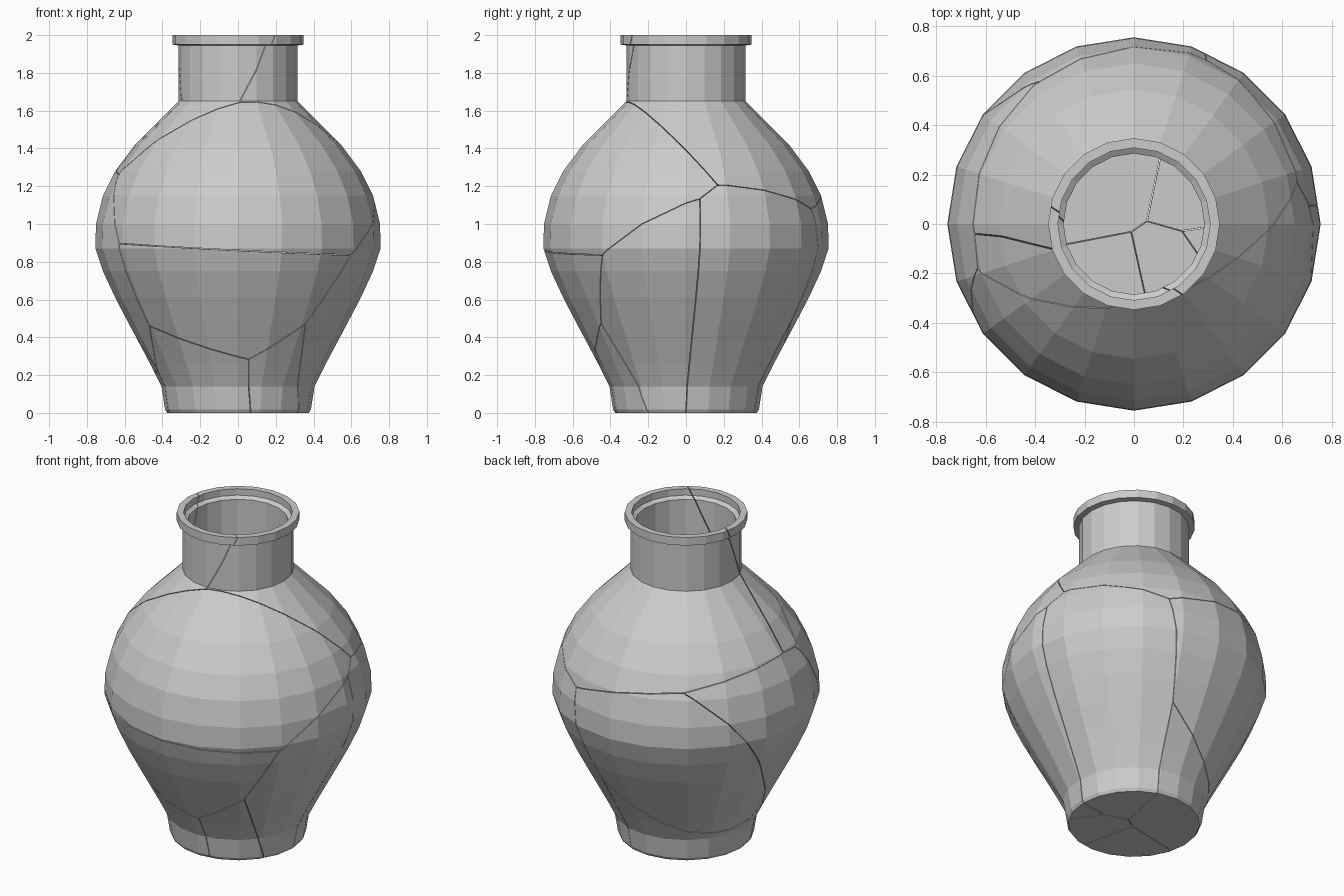
import bpy, bmesh, math
from mathutils import Vector

if "Cube" in bpy.data.objects:
    bpy.data.objects.remove(bpy.data.objects["Cube"])

SIDES = 20
WALL = 0.03
GAP = 0.0018
MARGIN = 0.03

# Vase profile (radius, height) from base to rim
OUTER = [(.375, 0), (.386, .018), (.405, .14), (.46, .25), (.518, .36), (.582, .48),
         (.65, .61), (.715, .75), (.755, .87), (.752, 1), (.715, 1.15), (.65, 1.28),
         (.545, 1.42), (.425, 1.54), (.315, 1.65), (.315, 1.945), (.347, 1.95), (.347, 2)]
# Inside: mouth step, then the outer wall offset inward down to the floor
INNER = [(.308, 2), (.308, 1.96)] + [(r - WALL, max(z, WALL)) for r, z in OUTER[-3:0:-1]]

# Shards, each with the direction (degrees) and height of its middle
SHARDS = {
    'shoulder': (-76, 1.25), 'middle': (-90, .6), 'base_left': (-125, .15),
    'base_right': (-54, .15), 'right': (-20, .6), 'back_right': (38, .65),
    'neck_back': (59, 1.6), 'neck_front': (-130, 1.75), 'base_back': (112, .12),
    'left': (180, .8), 'back': (105, .75)}

# Crack junctions: direction and height on the wall for the shards that meet there
JUNCTIONS = {
    'shoulder neck_back neck_front': (-58, 1.65), 'shoulder back_right neck_back': (16, 1.21),
    'shoulder right back_right': (6, 1.14), 'shoulder middle right': (-33, .85),
    'middle base_right right': (-51, .48), 'middle base_left base_right': (-85, .29),
    'shoulder middle left': (-144, .83), 'middle base_left left': (-145, .48),
    'base_back left back': (-166, .25), 'neck_back neck_front left': (173, 1.27),
    'shoulder neck_front left': (-165, 1.25), 'neck_back left back': (124, 1.2),
    'back_right neck_back back': (70, 1.08), 'back_right base_back back': (71, .52),
    'base_back back': (135, .24), 'back_right base_back': (73, 0),
    'base_left base_back': (-166, 0), 'base_left base_right': (-81, 0),
    'base_right right': (-31, 0), 'right back_right': (0, 0),
    'neck_front neck_back': (-44, 2),
    'neck_back neck_front': (168, 2), 'shoulder middle': (-90, .86),
    # junctions on the floor, with their distance from the axis
    'base_right back_right base_back': (31, WALL, .06),
    'base_left base_right base_back': (-108, WALL, .03),
    'base_right right back_right': (-8, WALL, .2)}


def radius_at(z):
    """Outer radius of the vase at a height."""
    for (r0, z0), (r1, z1) in zip(OUTER, OUTER[1:]):
        if z0 <= z <= z1 and z1 > z0:
            return r0 + (r1 - r0) * (z - z0) / (z1 - z0)
    return OUTER[-1][0]


def place(angle, z, r=None):
    a = math.radians(angle)
    r = radius_at(z) if r is None else r
    return Vector((r * math.cos(a), r * math.sin(a), z))


# Start from a cell per shard, then shift the cells until their borders hit the junctions
dirs = {n: place(a, z, .65 * radius_at(z)) for n, (a, z) in SHARDS.items()}
offs = {n: d.length_squared / 2 for n, d in dirs.items()}
centres = {n: place(a, z, .85 * radius_at(z)) for n, (a, z) in SHARDS.items()}
meetings = []
for cells, spot in JUNCTIONS.items():
    cells = cells.split()
    meetings += [(place(*spot), a, b) for n, a in enumerate(cells) for b in cells[n + 1:]]


def adjust(p, i, j, lead, only_if_less=False):
    """Move cells i and j so that i leads j by the given amount at p."""
    r = (dirs[i] - dirs[j]).dot(p) - offs[i] + offs[j] - lead
    if only_if_less and r >= 0:
        return
    r /= 2 * (p.length_squared + 1)
    dirs[i] = dirs[i] - p * r
    dirs[j] = dirs[j] + p * r
    offs[i] += r
    offs[j] -= r


for step in range(2500):
    for i, c in centres.items():
        for j in SHARDS:
            if i != j:
                adjust(c, i, j, MARGIN, True)
    for p, i, j in meetings:
        adjust(p, i, j, 0)


def make_vase():
    """Lathed vase with wall thickness."""
    bm = bmesh.new()
    rings = [[bm.verts.new(place(360 * k / SIDES, z, r)) for k in range(SIDES)]
             for r, z in OUTER + INNER]
    for a, b in zip(rings, rings[1:]):
        for k in range(SIDES):
            m = (k + 1) % SIDES
            bm.faces.new((a[k], a[m], b[m], b[k]))
    bm.faces.new(rings[0][::-1])
    bm.faces.new(rings[-1])
    return bm


def cut(bm, point, normal):
    """Remove the part in front of a plane and cap the opening."""
    res = bmesh.ops.bisect_plane(bm, geom=bm.verts[:] + bm.edges[:] + bm.faces[:], dist=1e-5,
                                 plane_co=point, plane_no=normal, clear_outer=True)
    rim = [g for g in res['geom_cut'] if isinstance(g, bmesh.types.BMEdge) and g.is_boundary]
    if rim:
        bmesh.ops.triangle_fill(bm, edges=rim, use_beauty=True, normal=normal)


# One object per shard, trimmed against every other shard
for i in SHARDS:
    bm = make_vase()
    for j in SHARDS:
        n = dirs[j] - dirs[i]
        if j == i or n.length < 1e-4 or not bm.faces:
            continue
        d = (offs[j] - offs[i]) / n.length
        n.normalize()
        cut(bm, n * (d - GAP), n)
    if bm.faces:
        bmesh.ops.recalc_face_normals(bm, faces=bm.faces[:])
        mesh = bpy.data.meshes.new('vase_shard_' + i)
        bm.to_mesh(mesh)
        bpy.context.collection.objects.link(bpy.data.objects.new('vase_shard_' + i, mesh))
    bm.free()
